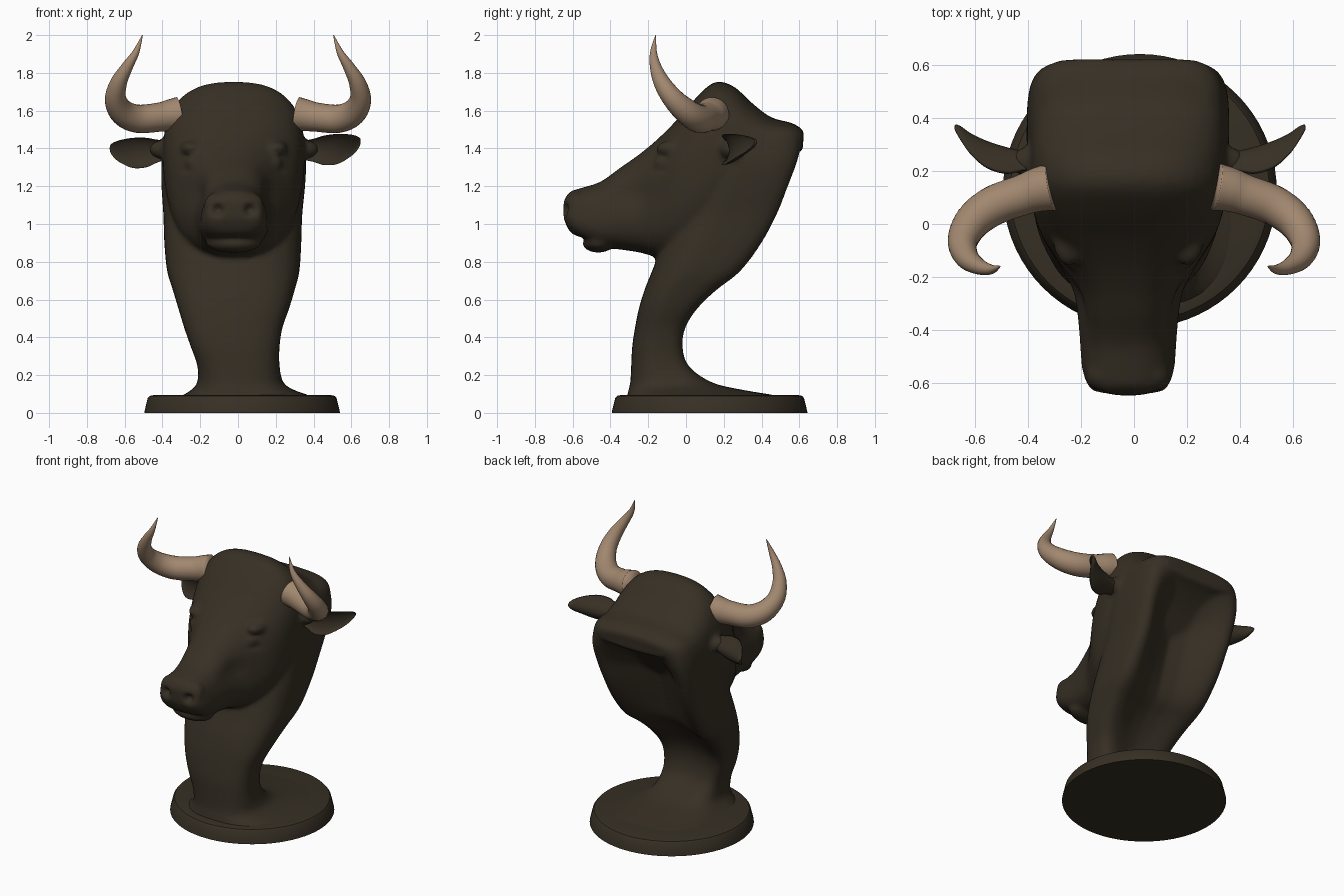
import bpy, bmesh, math
from mathutils import Vector, Matrix

if "Cube" in bpy.data.objects:
    bpy.data.objects.remove(bpy.data.objects["Cube"])

CX = -0.022  # the sculpture leans slightly to the left


def material(name, rgb):
    m = bpy.data.materials.new(name)
    m.diffuse_color = (*rgb, 1)
    m.use_nodes = True
    m.node_tree.nodes["Principled BSDF"].inputs["Base Color"].default_value = m.diffuse_color
    return m


BRONZE = material("dark_bronze", (0.037, 0.0285, 0.0175))
HORN = material("tan_horn", (0.36, 0.245, 0.16))


def new_object(name, bm, mat):
    bmesh.ops.recalc_face_normals(bm, faces=bm.faces)
    me = bpy.data.meshes.new(name)
    bm.to_mesh(me)
    bm.free()
    me.materials.append(mat)
    me.shade_smooth()
    ob = bpy.data.objects.new(name, me)
    bpy.context.collection.objects.link(ob)
    return ob


def refine(rows, k=4):
    """Catmull-Rom interpolation of rows of numbers."""
    out, n = [], len(rows)
    for i in range(n - 1):
        p = [rows[max(0, min(n - 1, i + j))] for j in (-1, 0, 1, 2)]
        for s in range(k):
            t = s / k
            out.append([0.5 * (2 * b + (c - a) * t + (2 * a - 5 * b + 4 * c - d) * t * t
                               + (3 * b - a - 3 * c + d) * t ** 3) for a, b, c, d in zip(*p)])
    out.append(list(rows[-1]))
    return out


def loft(bm, rings):
    vs = [[bm.verts.new(p) for p in r] for r in rings]
    n = len(vs[0])
    for a, b in zip(vs, vs[1:]):
        for i in range(n):
            j = (i + 1) % n
            bm.faces.new((a[i], a[j], b[j], b[i]))
    bm.faces.new(vs[0][::-1])
    bm.faces.new(vs[-1])


def superellipse(n, count=40, n_back=None):
    """Unit section; n_back sets another squareness for the second-axis positive half."""
    pts = []
    for i in range(count):
        a = 2 * math.pi * i / count
        c, s = math.cos(a), math.sin(a)
        e = 2 / (n_back if n_back and s > 0 else n)
        pts.append((math.copysign(abs(c) ** e, c), math.copysign(abs(s) ** e, s)))
    return pts


def ball(bm, c, r):
    bmesh.ops.create_uvsphere(bm, u_segments=24, v_segments=16, radius=1,
                              matrix=Matrix.Translation(c) @ Matrix.Diagonal((*r, 1)))


# --- round plinth ---
bm = bmesh.new()
loft(bm, [[(0.022 + r * math.cos(a), 0.125 + r * math.sin(a), z)
           for a in [2 * math.pi * i / 72 for i in range(72)]]
          for r, z in ((0.518, 0), (0.516, 0.012), (0.5, 0.078), (0.49, 0.09), (0.46, 0.096))])
plinth = new_object("plinth", bm, BRONZE)
bpy.context.view_layer.objects.active = plinth
plinth.select_set(True)
bpy.ops.object.shade_smooth_by_angle(angle=math.radians(35))

# --- head: upright sections along y (y, bottom, top, lower half width, upper half width) ---
head = [(-0.648, 1.03, 1.12, .115, .10), (-0.615, .96, 1.17, .165, .13), (-0.55, .915, 1.192, .195, .145),
        (-0.45, .88, 1.225, .205, .15), (-0.35, .865, 1.297, .21, .165), (-0.25, .85, 1.367, .225, .19),
        (-0.15, .825, 1.45, .275, .25), (-0.05, .82, 1.55, .32, .33), (0.05, .86, 1.665, .35, .37),
        (0.15, .95, 1.75, .375, .375), (0.25, 1.05, 1.73, .38, .365), (0.35, 1.15, 1.64, .38, .36),
        (0.45, 1.27, 1.565, .37, .355), (0.56, 1.36, 1.535, .34, .32), (0.62, 1.39, 1.50, .27, .25)]
bm = bmesh.new()
loft(bm, [[(CX + sx * (wb + (wt - wb) * (sz + 1) / 2), y, (zb + zt) / 2 + sz * (zt - zb) / 2)
           for sx, sz in superellipse(2.6)] for y, zb, zt, wb, wt in refine(head)])

# --- neck: level sections (z, front, back, left, right, depth of hollow nape) ---
neck = [(.06, -.32, .60, -.36, .46, 0), (.095, -.31, .46, -.29, .37, 0), (.12, -.305, .31, -.25, .30, 0),
        (.16, -.295, .15, -.215, .24, .01), (.25, -.29, .035, -.215, .22, .03), (.35, -.285, .005, -.25, .22, .04),
        (.45, -.27, .02, -.285, .235, .05), (.55, -.25, .085, -.315, .27, .07), (.65, -.22, .19, -.345, .30, .10),
        (.75, -.18, .32, -.375, .325, .13), (.9, -.12, .435, -.39, .335, .19), (1.05, -.05, .515, -.395, .34, .22),
        (1.2, 0, .575, -.405, .355, .22), (1.33, .05, .625, -.405, .36, .14), (1.42, .1, .64, -.395, .345, .05),
        (1.48, .15, .635, -.37, .325, .01), (1.52, .2, .59, -.32, .28, 0)]
rings = []
for z, yf, yb, xl, xr, h in refine(neck):
    yb += 0.2 * h
    square = 2.7 + 1.1 * min(1, max(h * 8, (z - 1.1) * 5, 0))
    rings.append([((xl + xr) / 2 + sx * (xr - xl) / 2,
                   (yf + yb) / 2 + sy * (yb - yf) / 2 - max(sy, 0) * 1.2 * h * (1 - sx * sx) ** 1.8, z)
                  for sx, sy in superellipse(2.8, 64, square)])
loft(bm, rings)

# --- chin, brows, eyes, nostril wings, ear roots ---
ball(bm, (CX, -.465, .90), (.15, .085, .052))
for s in (-1, 1):
    ball(bm, (CX + s * .225, -.06, 1.40), (.06, .10, .045))
    ball(bm, (CX + s * .215, -.115, 1.325), (.045, .055, .04))
    ball(bm, (CX + s * .105, -.575, 1.09), (.055, .055, .075))
    ball(bm, (CX + s * .365, .235, 1.395), (.085, .06, .055))
raw = new_object("head_and_neck_raw", bm, BRONZE)
mod = raw.modifiers.new("fuse", 'REMESH')
mod.mode, mod.voxel_size = 'VOXEL', 0.014
mod = raw.modifiers.new("soften", 'SMOOTH')
mod.factor, mod.iterations = 0.5, 10
dg = bpy.context.evaluated_depsgraph_get()
me = bpy.data.meshes.new_from_object(raw.evaluated_get(dg))
bpy.data.objects.remove(raw)

# carve nostrils, eye lids, cheeks and mouth line: (centre, radii, push)
dents = []
for s in (-1, 1):
    dents += [((CX + s * .09, -.63, 1.075), (.035, .07, .035), (-s * .01, .045, 0)),
              ((CX + s * .255, -.14, 1.36), (.04, .06, .015), (-s * .006, .005, 0)),
              ((CX + s * .255, -.15, 1.285), (.05, .07, .022), (-s * .005, .004, 0)),
              ((CX + s * .20, -.30, 1.16), (.08, .17, .09), (-s * .018, 0, 0))]
dents.append(((CX, -.60, .918), (.16, .12, .022), (0, .02, .006)))
for v in me.vertices:
    for c, r, push in dents:
        d = sum(((v.co[i] - c[i]) / r[i]) ** 2 for i in range(3))
        if d < 2.5:
            v.co += Vector(push) * math.exp(-1.6 * d)
me.materials.clear()
me.materials.append(BRONZE)
me.shade_smooth()
body = bpy.data.objects.new("head_and_neck", me)
bpy.context.collection.objects.link(body)

# --- horns: centre line and radius (x, y, z, r) ---
horn = [(.312, .14, 1.583, .09), (.36, .13, 1.575, .084), (.42, .11, 1.565, .077), (.53, .07, 1.557, .075),
        (.61, .01, 1.59, .069), (.648, -.065, 1.66, .057), (.633, -.125, 1.745, .045),
        (.588, -.16, 1.83, .031), (.54, -.172, 1.91, .018), (.506, -.16, 2.0, .002)]
# --- ears: cupped leaf (x, y, z, half height) ---
ear = [(.33, .215, 1.39, .045), (.41, .20, 1.39, .06), (.47, .19, 1.39, .078), (.54, .21, 1.397, .08),
       (.60, .26, 1.412, .063), (.64, .315, 1.425, .042), (.66, .35, 1.435, .02), (.664, .36, 1.437, .005)]
for s, side in ((-1, "left"), (1, "right")):
    rows = refine(horn, 6)
    rings = []
    for i, (x, y, z, r) in enumerate(rows):
        t = (Vector(rows[min(i + 1, len(rows) - 1)][:3]) - Vector(rows[max(i - 1, 0)][:3])).normalized()
        u = t.cross(Vector((0.3, -1, 0.3))).normalized()
        w = t.cross(u)
        ring = []
        for k in range(24):
            a = 2 * math.pi * k / 24
            p = Vector((x, y, z)) + r * (math.cos(a) * u + math.sin(a) * w)
            ring.append((s * p.x, p.y, p.z))
        rings.append(ring)
    bm = bmesh.new()
    loft(bm, rings)
    new_object(side + "_horn", bm, HORN)

    # the left ear droops a little more
    bm = bmesh.new()
    rings = []
    for x, y, z, h in refine(ear, 5):
        if s < 0:
            z -= 0.13 * max(0, x - .38)
        ring = []
        for k in range(28):
            a = 2 * math.pi * k / 28
            q = math.sin(a)
            depth = (1.3 if math.cos(a) > 0 else 0.5) * h * (1 - q * q) ** 0.7
            ring.append((-.015 + s * x, y + depth, z + h * q))
        rings.append(ring)
    loft(bm, rings)
    new_object(side + "_ear", bm, BRONZE)
